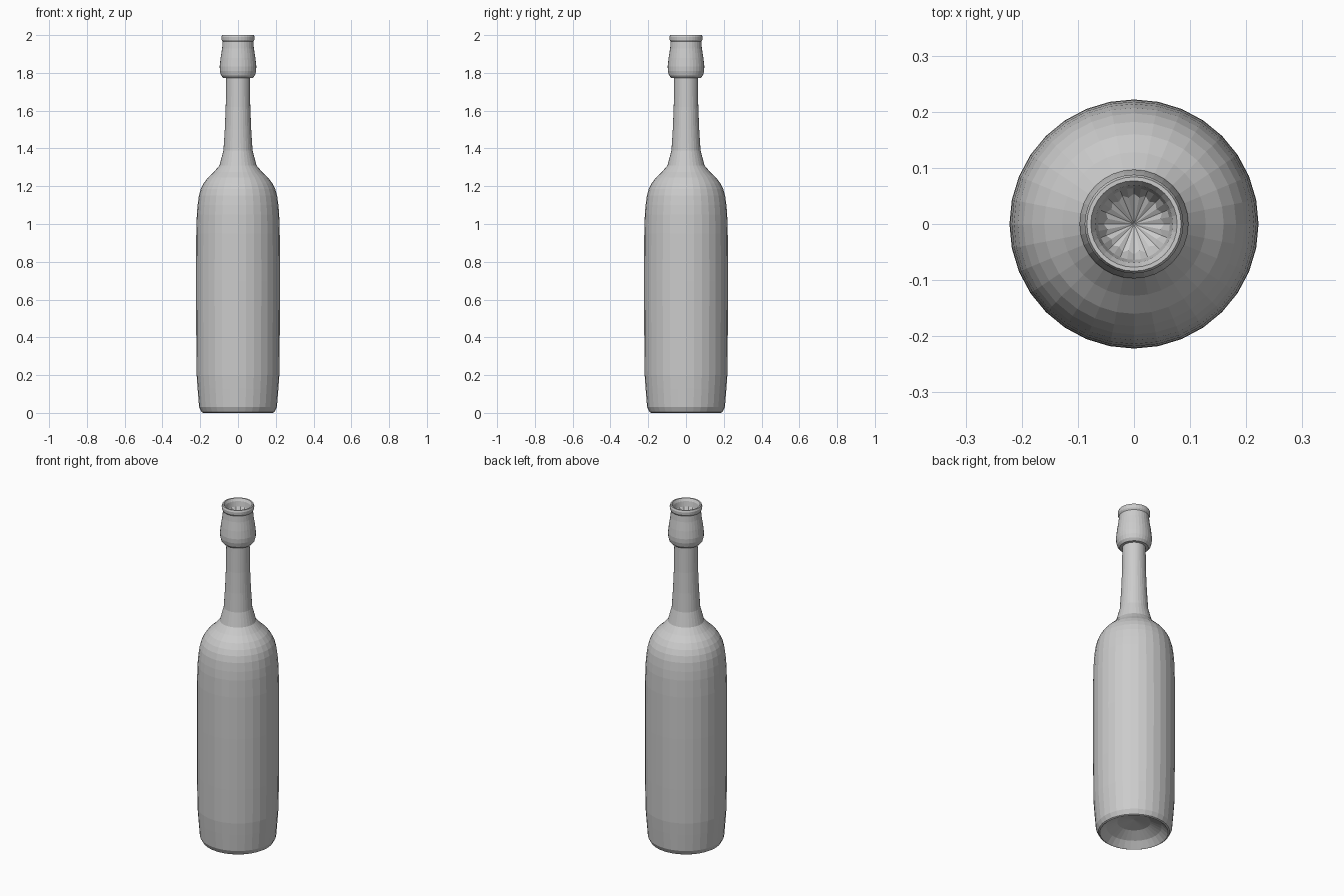
import bpy, bmesh, math

if "Cube" in bpy.data.objects:
    bpy.data.objects.remove(bpy.data.objects["Cube"])

SEG = 32

glass = bpy.data.materials.new("plain_grey")
glass.diffuse_color = (0.6, 0.6, 0.6, 1)
glass.use_nodes = True
glass.node_tree.nodes["Principled BSDF"].inputs["Base Color"].default_value = glass.diffuse_color


def lathe(name, profile, mat):
    """Revolve (radius, z, scallop) points round z; radius 0 makes a pole."""
    bm = bmesh.new()
    rings = []
    for r, z, *scallop in profile:
        if r == 0:
            rings.append([bm.verts.new((0, 0, z))] * SEG)
            continue
        wave = scallop[0] if scallop else 0
        ring = []
        for i in range(SEG):
            a = 2 * math.pi * i / SEG
            rr = r + wave * (-1) ** i
            ring.append(bm.verts.new((rr * math.cos(a), rr * math.sin(a), z)))
        rings.append(ring)
    for lo, hi in zip(rings, rings[1:]):
        for i in range(SEG):
            j = (i + 1) % SEG
            quad = dict.fromkeys((lo[i], lo[j], hi[j], hi[i]))
            bm.faces.new(list(quad))
    me = bpy.data.meshes.new(name)
    bm.to_mesh(me)
    bm.free()
    me.materials.append(mat)
    ob = bpy.data.objects.new(name, me)
    bpy.context.collection.objects.link(ob)
    return ob


# Body, shoulder and neck, with a hollow punt under the base
lathe("bottle_body", [
    (0, 0.08), (0.09, 0.065), (0.15, 0.035), (0.185, 0.0), (0.193, 0.004),
    (0.206, 0.03), (0.214, 0.13), (0.219, 0.2), (0.221, 0.4), (0.222, 0.7),
    (0.221, 0.95), (0.218, 1.05), (0.214, 1.1), (0.207, 1.15), (0.197, 1.185),
    (0.182, 1.215), (0.16, 1.245), (0.128, 1.275), (0.098, 1.31),
    (0.077, 1.39), (0.07, 1.5), (0.065, 1.62), (0.063, 1.78)], glass)

# Bulged collar, lip and the scalloped funnel in the mouth
lathe("collar_and_mouth", [
    (0.062, 1.772), (0.078, 1.773), (0.09, 1.787), (0.096, 1.81),
    (0.097, 1.835), (0.092, 1.88), (0.084, 1.93), (0.081, 1.965),
    (0.087, 1.975), (0.088, 1.99), (0.084, 2.0), (0.077, 2.0),
    (0.069, 1.985), (0.064, 1.955), (0.051, 1.93, 0.003), (0, 1.90)], glass)
